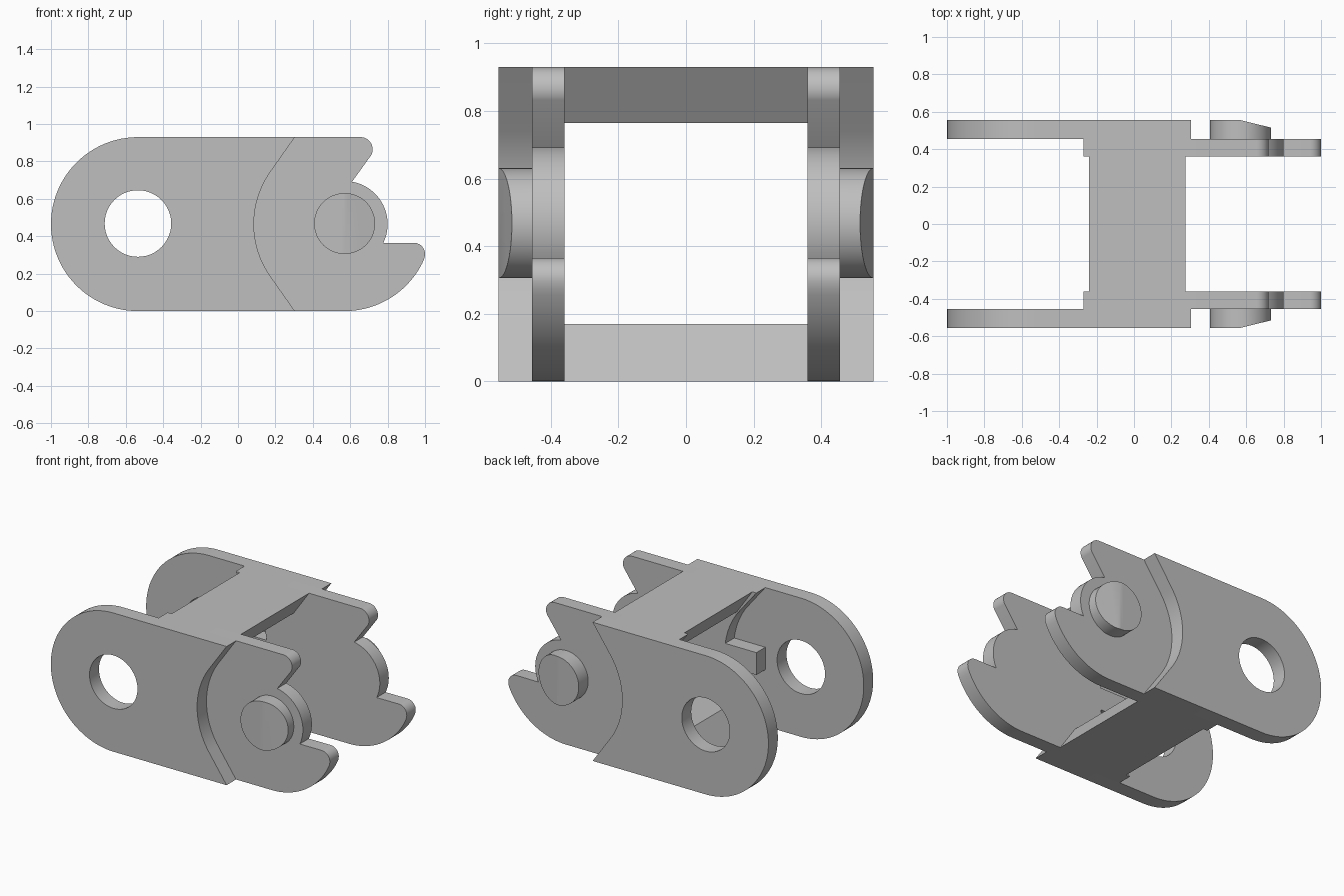
import bpy, bmesh
from math import sin, cos, radians
from mathutils import Vector

cube = bpy.data.objects.get("Cube")
if cube:
    bpy.data.objects.remove(cube, do_unlink=True)

H = 0.93            # link height
MID = H / 2         # axis height
PIN_X, HOLE_X = 0.57, -0.535
INNER, SEAM, OUTER = 0.36, 0.455, 0.555   # plate depths from the centre

grey = bpy.data.materials.new("plain_grey")
grey.use_nodes = True
grey.diffuse_color = (0.52, 0.52, 0.52, 1)
grey.node_tree.nodes["Principled BSDF"].inputs["Base Color"].default_value = (0.52, 0.52, 0.52, 1)


def arc(cx, cz, r, start, end, n=24):
    angles = [radians(start + (end - start) * i / n) for i in range(n + 1)]
    return [(cx + r * cos(a), cz + r * sin(a)) for a in angles]


def prism(name, outline, y0, y1, cut=None):
    """Extrude an x-z outline along y, optionally trimmed by a plane."""
    bm = bmesh.new()
    face = bm.faces.new([bm.verts.new((x, y0, z)) for x, z in outline])
    new = bmesh.ops.extrude_face_region(bm, geom=[face])["geom"]
    verts = [v for v in new if isinstance(v, bmesh.types.BMVert)]
    bmesh.ops.translate(bm, verts=verts, vec=(0, y1 - y0, 0))
    if cut:
        point, normal = cut
        geom = bm.verts[:] + bm.edges[:] + bm.faces[:]
        bmesh.ops.bisect_plane(bm, geom=geom, plane_co=point, plane_no=normal, clear_outer=True)
        bmesh.ops.holes_fill(bm, edges=[e for e in bm.edges if e.is_boundary])
    bmesh.ops.recalc_face_normals(bm, faces=bm.faces)
    mesh = bpy.data.meshes.new(name)
    bm.to_mesh(mesh)
    bm.free()
    mesh.materials.append(grey)
    obj = bpy.data.objects.new(name, mesh)
    bpy.context.collection.objects.link(obj)
    return obj


def drill(obj, cutter):
    """Cut a hole and keep the result as plain mesh."""
    mod = obj.modifiers.new("hole", "BOOLEAN")
    mod.operation, mod.object, mod.solver = "DIFFERENCE", cutter, "EXACT"
    graph = bpy.context.evaluated_depsgraph_get()
    mesh = bpy.data.meshes.new_from_object(obj.evaluated_get(graph))
    obj.modifiers.clear()
    obj.data = mesh
    bpy.data.objects.remove(cutter, do_unlink=True)


def smooth(obj):
    bpy.ops.object.select_all(action="DESELECT")
    obj.select_set(True)
    bpy.context.view_layer.objects.active = obj
    bpy.ops.object.shade_smooth_by_angle(angle=radians(25))


# Outer plate: round left end, hollowed right edge
outer_outline = ([(0.304, 0)] + arc(PIN_X, MID, 0.485, 215, 145)
                 + [(0.304, H)] + arc(HOLE_X, MID, MID, 90, 270, 48))

# Inner plate: two ears, round nose between them, hollowed left edge with stop tab
inner_outline = ([(-0.27, 0)] + arc(PIN_X, MID, MID, -90, -24)
                 + arc(0.94, 0.305, 0.06, -10, 90, 10)
                 + arc(PIN_X, MID, 0.23, -26, 80)
                 + arc(0.655, 0.865, 0.065, -30, 90, 12)
                 + [(-0.27, H)] + arc(HOLE_X, MID, 0.5, 35, 7.5, 10)
                 + [(-0.27, 0.53), (-0.27, 0.38)]
                 + arc(HOLE_X, MID, 0.5, -9.8, -35, 10))

parts = []
for side, s in (("back", 1), ("front", -1)):
    outer = prism(side + "_outer_plate", outer_outline, s * SEAM, s * OUTER)
    cutter = prism("hole_cutter", arc(HOLE_X, MID + 0.003, 0.178, 0, 352.5, 47), s * 0.4, s * 0.6)
    cutter.hide_render = True
    drill(outer, cutter)
    inner = prism(side + "_inner_plate", inner_outline, s * INNER, s * SEAM)
    # Pin with a chamfered lead-in on its right half
    pin = prism(side + "_pin", arc(PIN_X, MID + 0.003, 0.163, 0, 352.5, 47), s * 0.44, s * OUTER,
                (Vector((PIN_X, s * OUTER, 0)), Vector((0.04, s * 0.163, 0))))
    parts += [outer, inner, pin]

# Cross bars with sloping sides that narrow towards the middle
for name, z_out, z_in in (("top_bar", H, 0.765), ("bottom_bar", 0, 0.17)):
    outline = [(-0.24, z_out), (0.275, z_out), (0.16, z_in), (-0.125, z_in)]
    parts.append(prism(name, outline, -INNER, INNER))

for part in parts:
    smooth(part)
